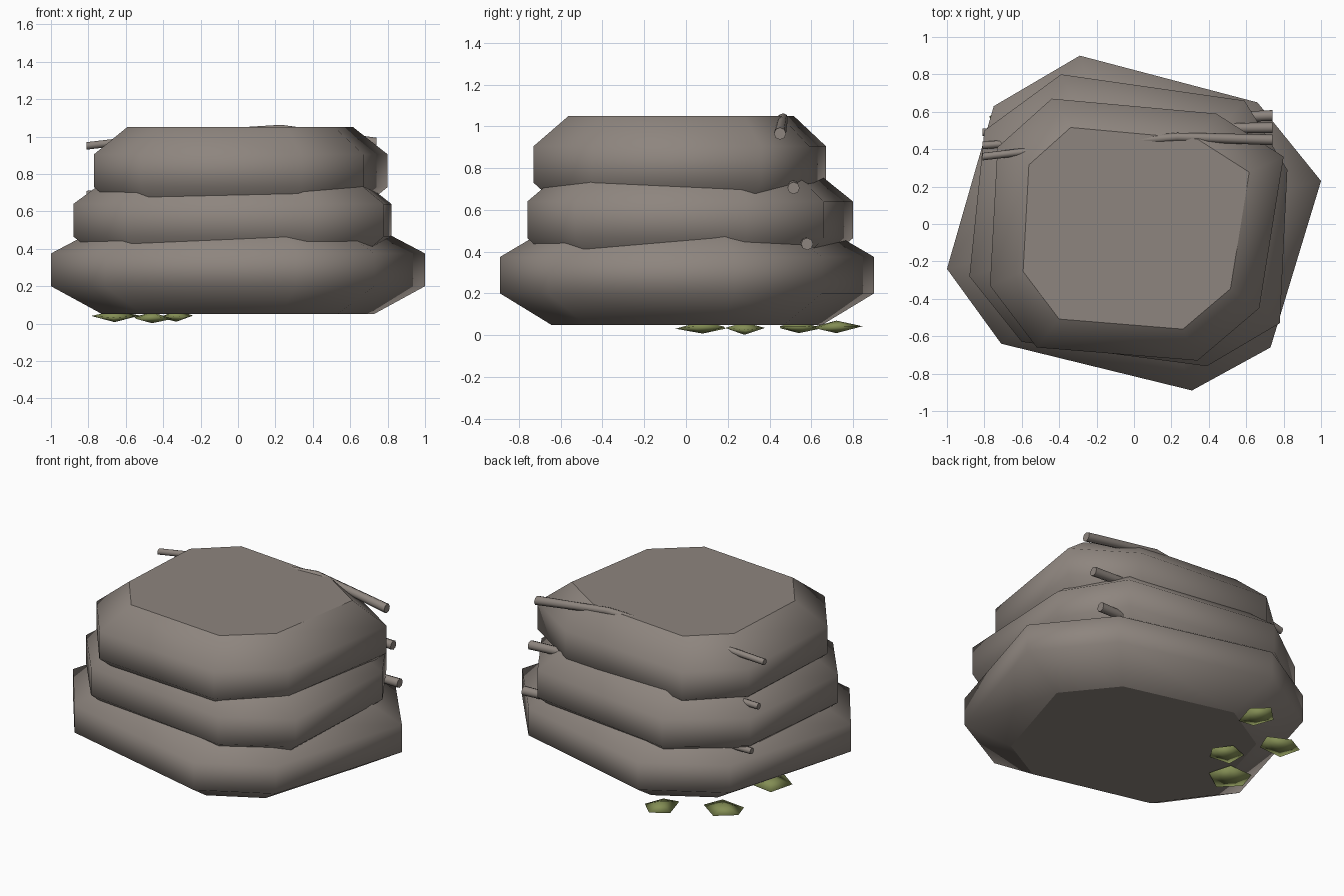
import bpy
import bmesh
from math import cos, sin, tau
from mathutils import Vector

cube = bpy.data.objects.get("Cube")
if cube:
    bpy.data.objects.remove(cube, do_unlink=True)


def make_material(name, color):
    mat = bpy.data.materials.new(name)
    mat.use_nodes = True
    mat.diffuse_color = color
    mat.node_tree.nodes["Principled BSDF"].inputs["Base Color"].default_value = color
    return mat


stone = make_material("warm grey stone", (0.27, 0.235, 0.21, 1))
moss = make_material("moss green", (0.23, 0.27, 0.09, 1))


def add_mesh(name, bm, mat):
    bmesh.ops.recalc_face_normals(bm, faces=bm.faces)
    mesh = bpy.data.meshes.new(name)
    bm.to_mesh(mesh)
    bm.free()
    mesh.materials.append(mat)
    obj = bpy.data.objects.new(name, mesh)
    bpy.context.collection.objects.link(obj)
    return obj


def slab(name, outline, base, inset):
    """Eight-sided stone with chamfered rims, soft sides and flat caps."""
    bm = bmesh.new()
    levels = [(0, inset), (0.15, 1), (0.325, 1), (0.47, inset)]
    rings = [[bm.verts.new((x * s, y * s, base + h)) for x, y in outline]
             for h, s in levels]
    n = len(outline)
    for low, high in zip(rings, rings[1:]):
        for i in range(n):
            j = (i + 1) % n
            bm.faces.new((low[i], low[j], high[j], high[i])).smooth = True
    bm.faces.new(rings[0])
    bm.faces.new(rings[-1])
    return add_mesh(name, bm, stone)


# Three stacked stones
slab("bottom_stone", [(-0.29, 0.9), (0.66, 0.65), (1, 0.23), (0.73, -0.66),
                      (0.31, -0.89), (-0.71, -0.64), (-1, -0.24), (-0.75, 0.63)],
     0.05, 0.725)
slab("middle_stone", [(-0.39, 0.8), (0.59, 0.66), (0.82, 0.29), (0.78, -0.53),
                      (0.39, -0.76), (-0.6, -0.63), (-0.88, -0.28), (-0.8, 0.5)],
     0.315, 0.775)
slab("top_stone", [(-0.44, 0.67), (0.44, 0.59), (0.8, 0.36), (0.67, -0.45),
                   (0.34, -0.73), (-0.52, -0.66), (-0.77, -0.33), (-0.73, 0.41)],
     0.58, 0.77)


# Thin roots running through the back of each stone
def root(name, points):
    bm = bmesh.new()
    sides = 8
    radii = [0.02, 0.02, 0.023, 0.029]
    rings = []
    for (x, y, z), r in zip(points, radii):
        rings.append([bm.verts.new((x, y + r * cos(tau * i / sides),
                                    z + r * sin(tau * i / sides)))
                      for i in range(sides)])
    for a, b in zip(rings, rings[1:]):
        for i in range(sides):
            j = (i + 1) % sides
            bm.faces.new((a[i], a[j], b[j], b[i])).smooth = True
    bm.faces.new(rings[0])
    bm.faces.new(rings[-1])
    add_mesh(name, bm, stone)


root("top_root", [(-0.81, 0.36, 0.95), (-0.3, 0.42, 1.01),
                  (0.23, 0.465, 1.04), (0.74, 0.45, 0.965)])
root("middle_root", [(-0.81, 0.42, 0.69), (-0.3, 0.46, 0.72),
                     (0.23, 0.51, 0.73), (0.74, 0.515, 0.705)])
root("lower_root", [(-0.81, 0.49, 0.43), (-0.3, 0.53, 0.45),
                    (0.23, 0.56, 0.45), (0.74, 0.58, 0.437)])


# Flattened moss tufts under the back corner
def tuft(name, center, rx, ry, turn):
    bm = bmesh.new()
    c = Vector(center)
    ring = [bm.verts.new(c + Vector((rx * cos(turn + tau * i / 5),
                                     ry * sin(turn + tau * i / 5),
                                     0.005 * (-1) ** i)))
            for i in range(5)]
    for dz in (-0.028, 0.032):
        tip = bm.verts.new(c + Vector((0, 0, dz)))
        for i in range(5):
            bm.faces.new((ring[i], ring[(i + 1) % 5], tip)).smooth = True
    add_mesh(name, bm, moss)


tuft("moss_tuft_1", (-0.33, 0.72, 0.038), 0.095, 0.125, 1.57)
tuft("moss_tuft_2", (-0.65, 0.54, 0.038), 0.13, 0.11, 0.3)
tuft("moss_tuft_3", (-0.46, 0.28, 0.03), 0.11, 0.1, 2.6)
tuft("moss_tuft_4", (-0.66, 0.08, 0.036), 0.13, 0.13, 0.9)
